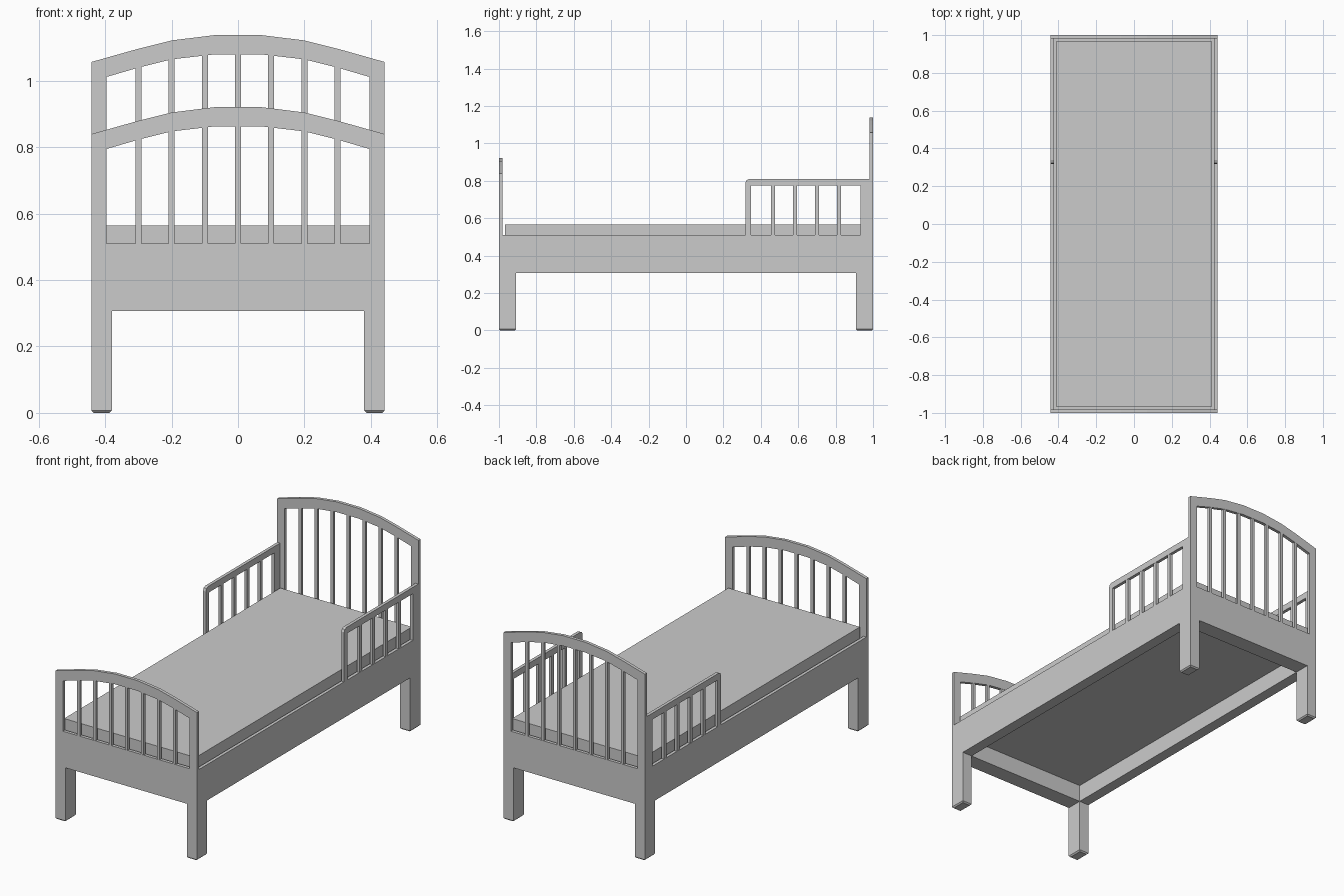
import bpy
import bmesh
from mathutils import Vector

cube = bpy.data.objects.get("Cube")
if cube:
    bpy.data.objects.remove(cube, do_unlink=True)

grey = bpy.data.materials.new("grey_paint")
grey.use_nodes = True
grey.diffuse_color = (0.6, 0.6, 0.6, 1)
grey.node_tree.nodes["Principled BSDF"].inputs["Base Color"].default_value = (0.6, 0.6, 0.6, 1)


def finish(name, bm):
    bmesh.ops.recalc_face_normals(bm, faces=bm.faces)
    mesh = bpy.data.meshes.new(name)
    bm.to_mesh(mesh)
    bm.free()
    mesh.materials.append(grey)
    obj = bpy.data.objects.new(name, mesh)
    bpy.context.collection.objects.link(obj)
    return obj


def box(name, x, y, z, foot=0):
    """Box from three (low, high) ranges; foot bevels the bottom rim."""
    bm = bmesh.new()
    bmesh.ops.create_cube(bm, size=1)
    for v in bm.verts:
        v.co = Vector([r[0] if c < 0 else r[1] for c, r in zip(v.co, (x, y, z))])
    if foot:
        rim = [e for e in bm.edges if all(v.co.z == z[0] for v in e.verts)]
        bmesh.ops.bevel(bm, geom=rim, offset=foot, segments=1, affect='EDGES')
    return finish(name, bm)


def frame(name, outer, inner, place, depth):
    """Flat open frame between two matching outlines, extruded by depth."""
    bm = bmesh.new()
    a = [bm.verts.new(place(*p)) for p in outer]
    b = [bm.verts.new(place(*p)) for p in inner]
    faces = [bm.faces.new((a[i], a[i + 1], b[i + 1], b[i])) for i in range(len(a) - 1)]
    new = bmesh.ops.extrude_face_region(bm, geom=faces, use_keep_orig=True)
    verts = [g for g in new["geom"] if isinstance(g, bmesh.types.BMVert)]
    bmesh.ops.translate(bm, verts=verts, vec=depth)
    return finish(name, bm)


def rectangular_ring(name, section):
    """Closed section of (half x, half y, z) carried round a rectangle."""
    bm = bmesh.new()
    loops = [[bm.verts.new((sx * x, sy * y, z))
              for sx, sy in ((1, 1), (-1, 1), (-1, -1), (1, -1))]
             for x, y, z in section]
    for k, loop in enumerate(loops):
        prev = loops[k - 1]
        for i in range(4):
            bm.faces.new((prev[i - 1], prev[i], loop[i], loop[i - 1]))
    return finish(name, bm)


W, T = 0.442, 0.018          # half width, board thickness
END = 1 - T
LOW, LEDGE, TOP = 0.307, 0.405, 0.51
LEG_X, LEG_Y = 0.38, 0.908   # inner faces of the legs
OUTER = [(W, 1.057), (0.3, 1.097), (0.2, 1.122), (0.07, 1.138)]
INNER = [(0.396, 1.012), (0.3, 1.04), (0.2, 1.065), (0.07, 1.08)]

# Bed box: rails and end panels with an inner ledge for the mattress
rectangular_ring("bed_box", [
    (W, 1, LOW), (W, 1, TOP), (W - T, END, TOP),
    (W - T, END, LEDGE), (LEG_X, LEG_Y, LEDGE), (LEG_X, LEG_Y, LOW)])


def arch(points, drop):
    left = [(-x, z - drop) for x, z in points]
    return left + [(-x, z) for x, z in reversed(left)]


# Arched end boards with vertical slats
for name, side, drop in (("headboard", 1, 0), ("footboard", -1, 0.217)):
    outer = [(-W, TOP)] + arch(OUTER, drop) + [(W, TOP)]
    inner = [(-0.396, TOP)] + arch(INNER, drop) + [(0.396, TOP)]
    frame(name, outer, inner, lambda x, z: (x, side, z), (0, -side * T, 0))
    heights = (1.085, 1.082, 1.072, 1.047)
    for i in range(-3, 4):
        x = i * 0.1
        y = sorted((side * 0.999, side * (END + 0.001)))
        box(name + "_slat", (x - 0.009, x + 0.009), y, (TOP, heights[abs(i)] - drop))

# Legs with chamfered feet
for sx in (-1, 1):
    for sy in (-1, 1):
        box("leg", sorted((sx * LEG_X, sx * W)), sorted((sy * LEG_Y, sy)),
            (0, LOW), foot=0.007)

# Guard rails near the head
for s in (-1, 1):
    outer = [(0.318, TOP), (0.318, 0.79), (0.324, 0.804), (0.338, 0.81),
             (END, 0.81), (END, TOP)]
    inner = [(0.348, TOP), (0.348, 0.773), (0.349, 0.774), (0.35, 0.774),
             (0.932, 0.774), (0.932, TOP)]
    frame("guard_rail", outer, inner, lambda y, z: (s * W, y, z), (-s * T, 0, 0))
    for i in range(4):
        y = 0.466 + i * 0.117
        box("guard_bar", sorted((s * (W - T + 0.001), s * (W - 0.001))),
            (y - 0.011, y + 0.011), (TOP, 0.78))

# Mattress resting on the ledge
box("mattress", (-0.412, 0.412), (-0.967, 0.967), (LEDGE, 0.565))
